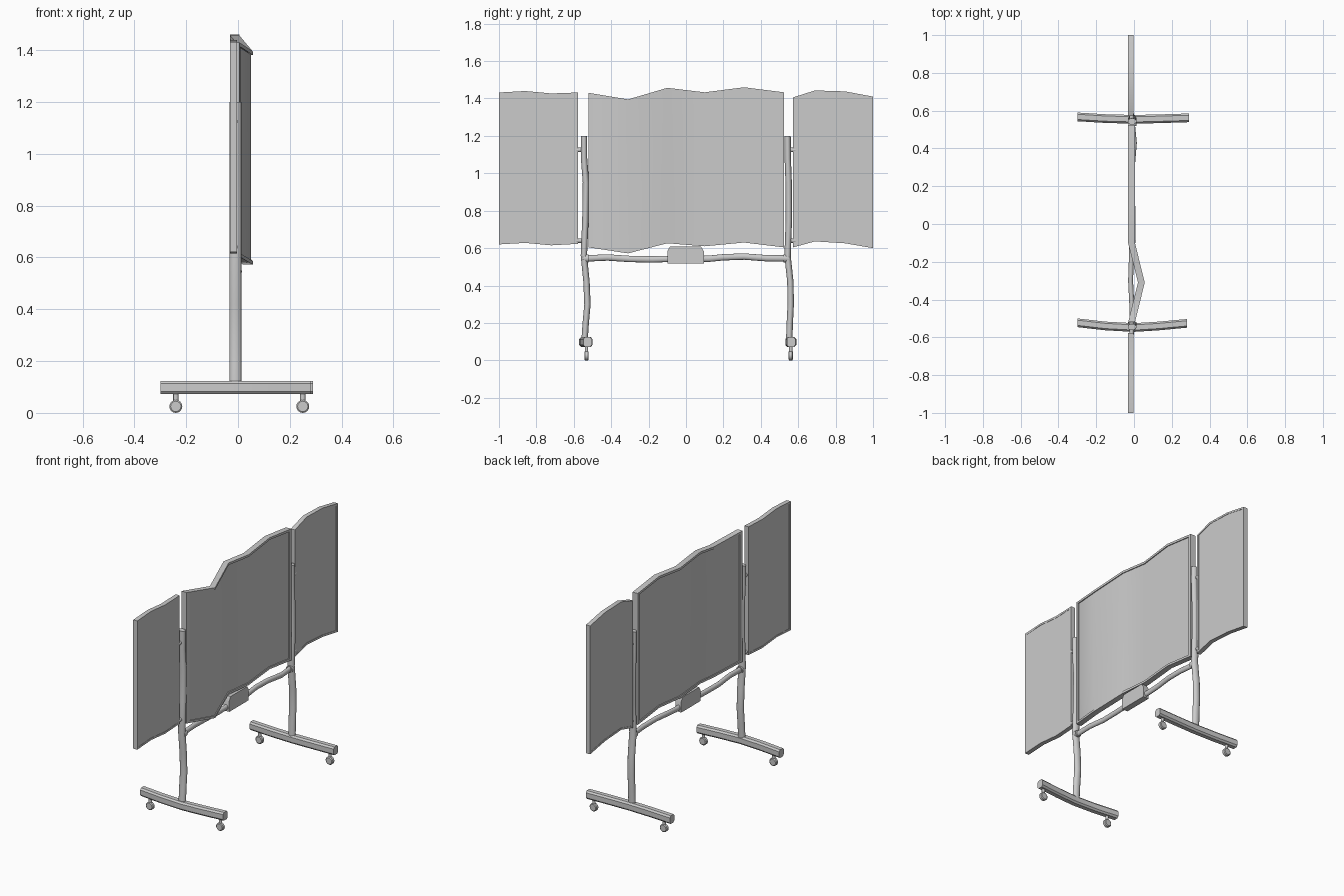
import bpy, bmesh, math

cube = bpy.data.objects.get("Cube")
if cube:
    bpy.data.objects.remove(cube, do_unlink=True)

grey = bpy.data.materials.new("light_grey")
grey.use_nodes = True
grey.diffuse_color = (0.6, 0.6, 0.6, 1)
bsdf = next(n for n in grey.node_tree.nodes if n.type == 'BSDF_PRINCIPLED')
bsdf.inputs["Base Color"].default_value = (0.6, 0.6, 0.6, 1)

SQUARE = [(-1, -1), (1, -1), (1, 1), (-1, 1)]
ROUND = [(math.cos(i * math.tau / 16), math.sin(i * math.tau / 16)) for i in range(16)]
CHAMFER = [(-0.6, -1), (0.6, -1), (1, -0.6), (1, 0.6), (0.6, 1), (-0.6, 1), (-1, 0.6), (-1, -0.6)]
# Where (along, a, b) land in x, y, z for each sweep axis
PLACE = {'X': lambda t, a, b: (t, a, b),
         'Y': lambda t, a, b: (a, t, b),
         'Z': lambda t, a, b: (a, b, t)}


def sweep(name, axis, stations, profile):
    """Loft a profile through stations (along, centre_a, centre_b, half_a, half_b)."""
    bm = bmesh.new()
    rings = [[bm.verts.new(PLACE[axis](t, a + u * ha, b + v * hb)) for u, v in profile]
             for t, a, b, ha, hb in stations]
    n = len(profile)
    for r, s in zip(rings, rings[1:]):
        for i in range(n):
            j = (i + 1) % n
            bm.faces.new((r[i], r[j], s[j], s[i]))
    bm.faces.new(rings[0])
    bm.faces.new(rings[-1])
    bmesh.ops.recalc_face_normals(bm, faces=bm.faces)
    mesh = bpy.data.meshes.new(name)
    bm.to_mesh(mesh)
    bm.free()
    mesh.materials.append(grey)
    obj = bpy.data.objects.new(name, mesh)
    bpy.context.collection.objects.link(obj)
    bpy.ops.object.select_all(action='DESELECT')
    obj.select_set(True)
    bpy.context.view_layer.objects.active = obj
    bpy.ops.object.shade_smooth_by_angle(angle=math.radians(35))
    return obj


def panel(name, stations, depth, stile, rail, recess):
    """Framed board following stations (y, x, bottom, top)."""
    half = depth / 2
    sweep(name + "_sheet", 'Y',
          [(y, x, (lo + hi) / 2, half - recess, (hi - lo) / 2 - rail / 2)
           for y, x, lo, hi in stations], SQUARE)
    for edge, pick, sign in (("bottom", 2, 1), ("top", 3, -1)):
        sweep(f"{name}_{edge}_rail", 'Y',
              [(s[0], s[1], s[pick] + sign * rail / 2, half, rail / 2) for s in stations], SQUARE)
    for edge, end, nxt in (("right", stations[0], stations[1]),
                           ("left", stations[-1], stations[-2])):
        f = stile / abs(nxt[0] - end[0])
        inner = [p + (q - p) * f for p, q in zip(end, nxt)]
        sweep(f"{name}_{edge}_stile", 'Y',
              [(y, x, (lo + hi) / 2, half, (hi - lo) / 2) for y, x, lo, hi in (end, inner)], SQUARE)


# Wavy boards
panel("main_board", [(-0.52, -0.013, 0.604, 1.43), (-0.31, 0.039, 0.572, 1.395),
                     (-0.10, -0.013, 0.626, 1.457), (0.10, -0.013, 0.61, 1.433),
                     (0.31, -0.013, 0.63, 1.46), (0.525, -0.013, 0.604, 1.433)],
      0.036, 0.02, 0.014, 0.006)
panel("right_wing", [(-1, -0.017, 0.62, 1.432), (-0.86, -0.017, 0.628, 1.44),
                     (-0.72, -0.017, 0.615, 1.427), (-0.578, -0.017, 0.623, 1.432)],
      0.028, 0.015, 0.012, 0.002)
panel("left_wing", [(0.572, -0.017, 0.604, 1.406), (0.69, -0.017, 0.636, 1.443),
                    (0.85, -0.017, 0.626, 1.438), (1, -0.017, 0.6, 1.41)],
      0.028, 0.015, 0.012, 0.002)

# Bent posts, feet, hinges and casters on each side
heights = (0.11, 0.2, 0.3, 0.42, 0.56, 0.75, 0.95, 1.08, 1.2)
sides = {
    "right": (-1, (-0.542, -0.536, -0.527, -0.532, -0.546, -0.538, -0.535, -0.545, -0.545),
              ((-0.3, -0.523), (-0.15, -0.54), (0, -0.548), (0.13, -0.54), (0.28, -0.526))),
    "left": (1, (0.552, 0.555, 0.56, 0.558, 0.543, 0.55, 0.549, 0.544, 0.543),
             ((-0.3, 0.567), (-0.15, 0.558), (0, 0.554), (0.13, 0.557), (0.29, 0.562))),
}
for side, (sign, bend, foot) in sides.items():
    sweep(side + "_post", 'Z', [(z, -0.01, y, 0.023, 0.017) for z, y in zip(heights, bend)], ROUND)
    sweep(side + "_foot", 'X', [(x, y, 0.098, 0.023, 0.026) for x, y in foot], CHAMFER)
    for z in (0.64, 1.125):
        y = sign * 0.56
        sweep(side + "_hinge", 'Y', [(y - 0.025, -0.013, z, 0.012, 0.012),
                                     (y + 0.025, -0.013, z, 0.012, 0.012)], ROUND)
    for end, x in (("front", -0.24), ("back", 0.25)):
        y = 0.56 if sign > 0 else -0.532
        sweep(f"{side}_{end}_caster_stem", 'Z', [(0.04, x, y, 0.01, 0.009),
                                                 (0.08, x, y, 0.01, 0.009)], ROUND)
        sweep(f"{side}_{end}_caster_wheel", 'Y',
              [(y + d, x, 0.025, r, r) for d, r in
               ((-0.012, 0.02), (-0.008, 0.025), (0.008, 0.025), (0.012, 0.02))], ROUND)
    # Collar joining the cross bar to the post
    y = sign * 0.535
    sweep(side + "_collar", 'Y', [(y - 0.015, -0.008, 0.545, 0.022, 0.022),
                                  (y + 0.015, -0.008, 0.545, 0.022, 0.022)], ROUND)

# Wavy cross bar
bar = ((-0.53, -0.01, 0.545), (-0.42, -0.012, 0.55), (-0.3, -0.018, 0.542), (-0.18, -0.014, 0.54),
       (0, -0.012, 0.545), (0.12, -0.014, 0.543), (0.2, -0.017, 0.551), (0.31, -0.008, 0.555),
       (0.43, 0.002, 0.546), (0.53, -0.008, 0.545))
sweep("cross_bar", 'Y', [(y, x, z, 0.013, 0.017) for y, x, z in bar], ROUND)

# Control box with chamfered upper corners
sweep("control_box", 'Y', [(-0.1, -0.012, 0.551, 0.02, 0.033), (-0.085, -0.012, 0.563, 0.02, 0.046),
                           (0.08, -0.012, 0.563, 0.02, 0.046), (0.095, -0.012, 0.551, 0.02, 0.033)], SQUARE)
